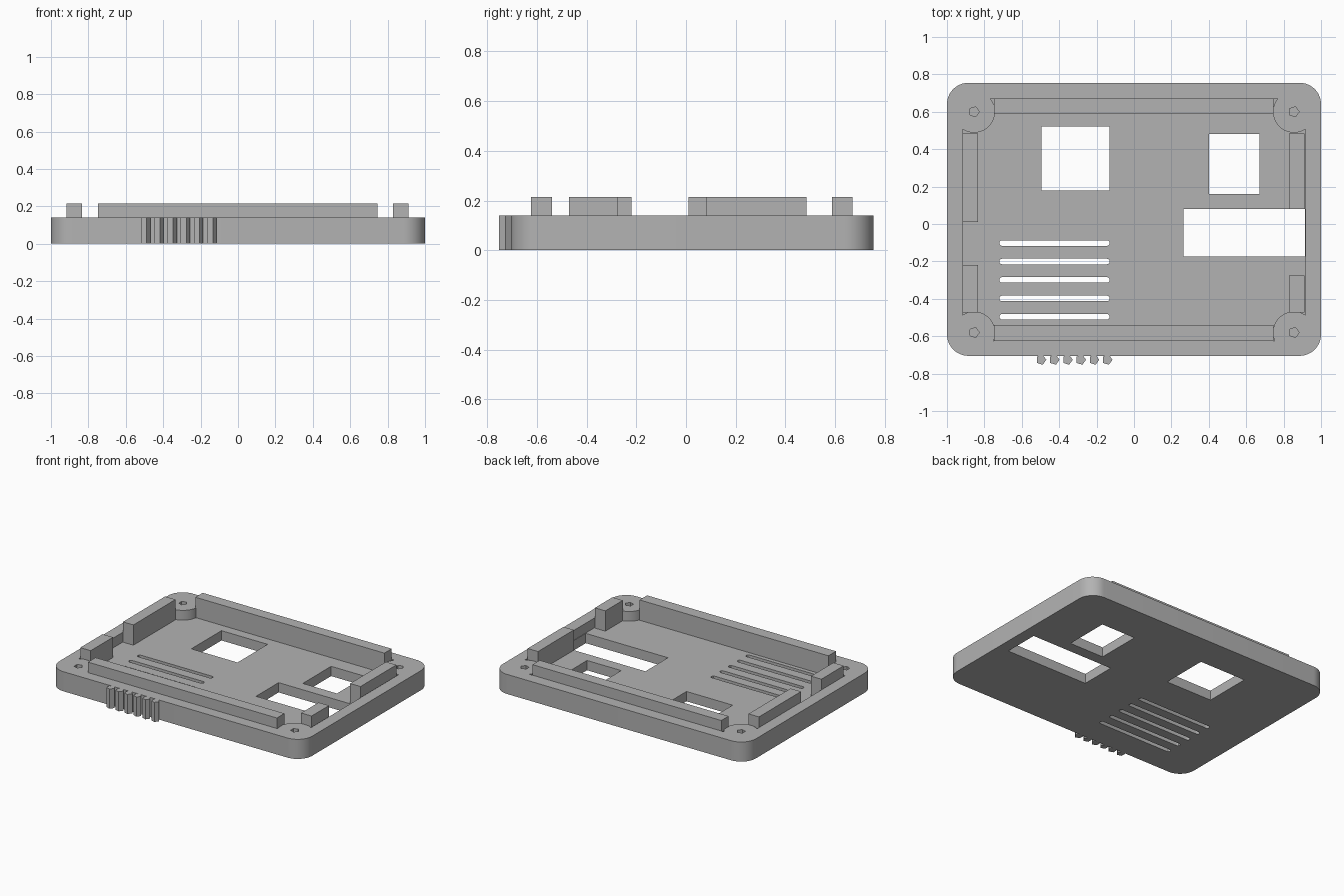
import bpy, bmesh
from math import pi, cos, sin, acos, asin

cube = bpy.data.objects.get("Cube")
if cube:
    bpy.data.objects.remove(cube, do_unlink=True)

RIM, FLOOR, LIP = 0.14, 0.07, 0.215
BACK, FRONT = 0.755, -0.705

grey = bpy.data.materials.new("plain grey")
grey.use_nodes = True
grey.diffuse_color = (0.45, 0.45, 0.45, 1)
grey.node_tree.nodes["Principled BSDF"].inputs["Base Color"].default_value = (0.45, 0.45, 0.45, 1)


def prism(name, outline, z0, z1):
    """Extrude a counterclockwise outline from z0 to z1."""
    bm = bmesh.new()
    base = bm.faces.new([bm.verts.new((x, y, z0)) for x, y in outline])
    side = bmesh.ops.extrude_face_region(bm, geom=[base])["geom"]
    top = [v for v in side if isinstance(v, bmesh.types.BMVert)]
    bmesh.ops.translate(bm, verts=top, vec=(0, 0, z1 - z0))
    bmesh.ops.recalc_face_normals(bm, faces=bm.faces)
    mesh = bpy.data.meshes.new(name)
    bm.to_mesh(mesh)
    bm.free()
    mesh.materials.append(grey)
    obj = bpy.data.objects.new(name, mesh)
    bpy.context.collection.objects.link(obj)
    return obj


def rect(x0, x1, y0, y1):
    return [(x0, y0), (x1, y0), (x1, y1), (x0, y1)]


def arc(cx, cy, r, a0, a1, n):
    return [(cx + r * cos(a0 + (a1 - a0) * i / n), cy + r * sin(a0 + (a1 - a0) * i / n))
            for i in range(n + 1)]


def pentagon(cx, cy, r=0.028):
    return arc(cx, cy, r, 0, 2 * pi * 4 / 5, 4)


def cut(target, outline, z0, z1):
    cutter = prism("cutter", outline, z0, z1)
    cutter.hide_render = True
    mod = target.modifiers.new("cut", "BOOLEAN")
    mod.operation, mod.solver, mod.object = "DIFFERENCE", "EXACT", cutter
    bpy.context.view_layer.objects.active = target
    bpy.ops.object.modifier_apply(modifier=mod.name)
    bpy.data.objects.remove(cutter, do_unlink=True)


# Tray body with rounded corners
R = 0.115
body = []
for i, (sx, y) in enumerate([(1, BACK - R), (-1, BACK - R), (-1, FRONT + R), (1, FRONT + R)]):
    body += arc(sx * (1 - R), y, R, i * pi / 2, (i + 1) * pi / 2, 12)
tray = prism("tray", body, 0, RIM)

# Cavity that leaves round screw bosses in the corners
BOSS, WALL_X, BOSS_X = 0.112, 0.918, 0.855
cavity = []
for sx, sy in [(1, 1), (-1, 1), (-1, -1), (1, -1)]:
    boss_y, wall_y = (0.6, 0.67) if sy > 0 else (0.58, 0.625)
    start = -acos((WALL_X - BOSS_X) / BOSS)
    end = -pi - asin((wall_y - boss_y) / BOSS)
    pts = [(sx * (BOSS_X + u), sy * (boss_y + v)) for u, v in arc(0, 0, BOSS, start, end, 16)]
    cavity += pts if sx == sy else pts[::-1]
cut(tray, cavity, FLOOR, 0.3)

# Screw holes
for sx in (-1, 1):
    for y in (0.6, -0.58):
        cut(tray, pentagon(sx * BOSS_X, y), FLOOR, 0.3)

# Floor openings
for opening in [(-0.495, -0.13, 0.18, 0.52), (0.4, 0.67, 0.16, 0.48), (0.265, 0.915, -0.175, 0.08)]:
    cut(tray, rect(*opening), -0.1, 0.3)

# Ventilation slots
for i in range(5):
    y = -0.102 - 0.0985 * i
    slot = arc(-0.145, y, 0.015, -pi / 2, pi / 2, 6) + arc(-0.705, y, 0.015, pi / 2, 3 * pi / 2, 6)
    cut(tray, slot, -0.1, 0.3)

# Raised lips inside the rim
lips = {
    "front_lip": (-0.748, 0.745, -0.625, -0.54),
    "back_lip": (-0.748, 0.745, 0.588, 0.67),
    "left_back_lip": (0.83, 0.912, 0.08, 0.485),
    "left_front_lip": (0.83, 0.912, -0.472, -0.275),
    "right_back_lip": (-0.916, -0.834, 0.01, 0.485),
    "right_front_lip": (-0.916, -0.834, -0.472, -0.22),
}
for name, size in lips.items():
    prism(name, rect(*size), FLOOR, LIP)

# Grip ridges on the front
for i in range(6):
    prism("grip_ridge", pentagon(-0.497 + 0.0708 * i, -0.726), 0, RIM)

# Smooth the rounded corners, keep edges sharp
bpy.ops.object.select_all(action="DESELECT")
tray.select_set(True)
bpy.context.view_layer.objects.active = tray
bpy.ops.object.shade_smooth_by_angle(angle=pi / 6)
